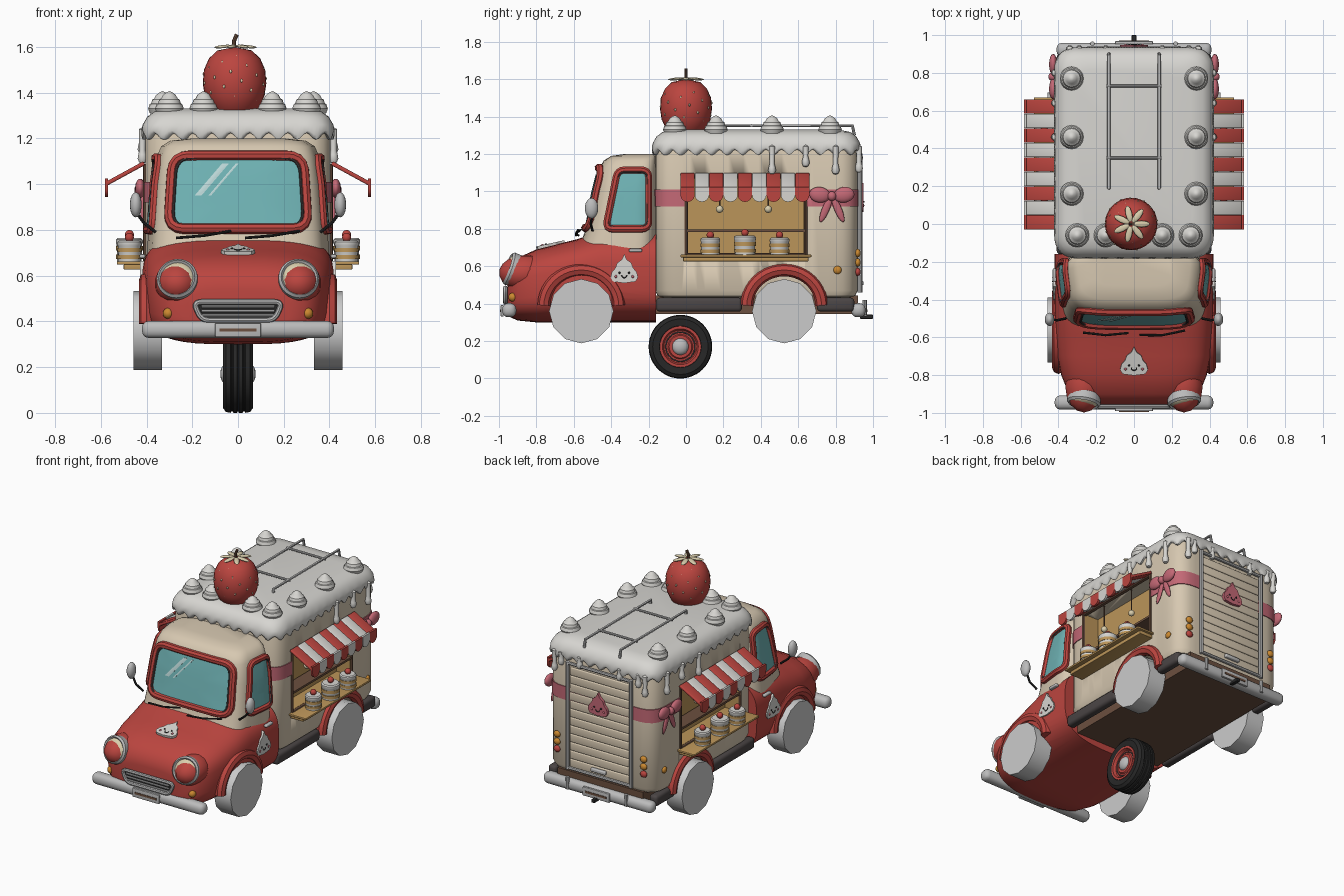
import bpy, bmesh, math
from mathutils import Vector as V, Matrix

if "Cube" in bpy.data.objects:
    bpy.data.objects.remove(bpy.data.objects["Cube"])
pi, sin, cos = math.pi, math.sin, math.cos
RED, CREAM, ICE, TEAL = (.5, .06, .05), (.68, .58, .44), (.68, .67, .64), (.16, .45, .46)
TAN, PINK, DARK, BLACK = (.5, .3, .1), (.55, .14, .18), (.07, .06, .06), (.02, .02, .02)
STEEL, ORANGE, LENS, BROWN = (.5, .5, .5), (.6, .25, .03), (.7, .62, .42), (.15, .08, .05)

def finish(o, name, col, smooth=40):
    o.name = o.data.name = name
    if col:
        m = bpy.data.materials.get(str(col)) or bpy.data.materials.new(str(col))
        m.diffuse_color = (*col, 1)
        m.use_nodes = True
        m.node_tree.nodes["Principled BSDF"].inputs["Base Color"].default_value = m.diffuse_color
        o.data.materials.append(m)
    bpy.ops.object.select_all(action='DESELECT')
    o.select_set(True)
    bpy.context.view_layer.objects.active = o
    if smooth:
        bpy.ops.object.shade_smooth_by_angle(angle=math.radians(smooth))
    return o

def from_bm(bm, name, col, M=None, smooth=40):
    bmesh.ops.remove_doubles(bm, verts=bm.verts, dist=1e-5)
    if M: bm.transform(M)
    bmesh.ops.recalc_face_normals(bm, faces=bm.faces)
    me = bpy.data.meshes.new(name)
    bm.to_mesh(me); bm.free()
    o = bpy.data.objects.new(name, me)
    bpy.context.collection.objects.link(o)
    return finish(o, name, col, smooth)

def loft(name, rings, col, M=None, caps=True, smooth=40):
    bm = bmesh.new()
    R = [[bm.verts.new(p) for p in r] for r in rings]
    n = len(R[0])
    for a, b in zip(R, R[1:]):
        for i in range(n):
            bm.faces.new((a[i], a[(i+1) % n], b[(i+1) % n], b[i]))
    if caps: bm.faces.new(R[0]); bm.faces.new(R[-1])
    return from_bm(bm, name, col, M, smooth)

def lathe(name, prof, col, M=None, n=24):
    return loft(name, [[(r*cos(2*pi*i/n), r*sin(2*pi*i/n), z) for i in range(n)] for r, z in prof], col, M, False)

def box(name, loc, size, col, bevel=0, rot=None):
    bm = bmesh.new()
    bmesh.ops.create_cube(bm, size=1, matrix=Matrix.Diagonal((*size, 1)))
    if bevel:
        bmesh.ops.bevel(bm, geom=bm.edges[:], offset=bevel, segments=3, profile=.5, affect='EDGES')
    return from_bm(bm, name, col, Matrix.Translation(loc) @ (rot or Matrix()))

def ball(name, loc, size, col, rot=None, n=16):
    bm = bmesh.new()
    bmesh.ops.create_uvsphere(bm, u_segments=n, v_segments=n//2+1, radius=1)
    return from_bm(bm, name, col, Matrix.Translation(loc) @ (rot or Matrix()) @ Matrix.Diagonal((*size, 1)), 80)

def tube(name, pts, r, col, cyclic=False):
    c = bpy.data.curves.new(name, 'CURVE')
    c.dimensions, c.bevel_depth, c.bevel_resolution, c.use_fill_caps = '3D', r, 2, True
    s = c.splines.new('POLY'); s.points.add(len(pts)-1); s.use_cyclic_u = cyclic
    for p, q in zip(s.points, pts): p.co = (*q, 1)
    o = bpy.data.objects.new(name, c)
    bpy.context.collection.objects.link(o)
    finish(o, name, None, 0)
    bpy.ops.object.convert(target='MESH')
    return finish(bpy.context.object, name, col)

def aim(loc, d):
    return Matrix.Translation(loc) @ V(d).to_track_quat('Z', 'Y').to_matrix().to_4x4()

def frame(o, x, y):
    x, y = V(x), V(y)
    return Matrix.Translation(o) @ Matrix((x, y, x.cross(y))).transposed().to_4x4()

def rounded(pts, r, n=6):
    P, out = [V(p) for p in pts], []
    for i, p in enumerate(P):
        a, b = [p + (q-p).normalized()*r for q in (P[i-1], P[(i+1) % len(P)])]
        out += [a*(1-t)**2 + p*2*t*(1-t) + b*t*t for t in [k/n for k in range(n+1)]]
    return out

def resample(P, n):
    L = [(P[(i+1) % len(P)]-p).length for i, p in enumerate(P)]
    step, out, i, s = sum(L)/n, [], 0, 0
    for k in range(n):
        while i < len(L)-1 and s+L[i] < k*step: s += L[i]; i += 1
        out.append(P[i].lerp(P[(i+1) % len(P)], (k*step-s)/max(L[i], 1e-9)))
    return out

def plan(inset, n=264):  # rounded plan outline of the van box
    x, a, b, r = .405-inset, -.165+inset, .918-inset, max(.03, .12-inset*.5)
    return resample(rounded([(-x, a), (x, a), (x, b), (-x, b)], r, 8), n)

def plate(name, pts, d, col, M):
    return loft(name, [[(p[0], p[1], z) for p in pts] for z in (0, d)], col, M)

def cut(o, cutters):
    for c in cutters:
        m = o.modifiers.new('cut', 'BOOLEAN'); m.object = c; m.solver = 'EXACT'
        bpy.context.view_layer.objects.active = o
        bpy.ops.object.modifier_apply(modifier=m.name)

# cutters for wheel wells and serving windows
wells = [lathe('well_cutter', [(0, 0), (.195, 0), (.195, .3), (0, .3)], None, aim((s*.31, y, .36), (s, 0, 0)), 32) for s in (1, -1) for y in (-.56, .525)]
hatches = [box('hatch_cutter', (s*.4, .32, .87), (.22, .64, .42), None) for s in (1, -1)]

# van box with ribbon band
van = loft('van_box', [[(*p, z) for p in plan(i, 88)] for i, z in
    ((.05, .43), (.015, .44), (0, .47), (0, 1.22), (.02, 1.28), (.08, 1.3))], CREAM)
band = loft('ribbon_band', [[(*p, z) for p in plan(-.005, 88)] for z in (.92, 1.01)], PINK)
cut(van, wells + hatches); cut(band, hatches)

# icing roof with scalloped rim
def icing(i, z, wave):
    return [(*p, z + wave*(.5-.5*cos(2*pi*44*k/264))) for k, p in enumerate(plan(i))]
loft('icing_roof', [icing(.02, 1.195, .03), icing(-.012, 1.195, .03), icing(-.018, 1.215, .02), icing(-.012, 1.26, 0),
    icing(.008, 1.295, 0), icing(.04, 1.318, 0), icing(.1, 1.33, 0)], ICE, smooth=60)
def drip(x, y, z):
    lathe('icing_drip', [(0, z), (.014, z+.005), (.021, z+.022), (.018, z+.04), (.013, z+.06), (.016, 1.24), (0, 1.25)], ICE, Matrix.Translation((x, y, 0)), 12)
for s in (1, -1):
    for y, z in ((.46, 1.09), (.64, 1.13), (.8, 1.09)): drip(s*.418, y, z)
    for x, z in ((.34, 1.1), (.29, 1.15), (.15, 1.16)): drip(s*x, .925, z)

# cream dollops
for x, y in ((.33, .77), (.33, .46), (.33, .16), (.3, -.06), (.15, -.06)):
    for s in (1, -1):
        lathe('cream_dollop', [(0, 0), (.055, 0), (.063, .02), (.056, .04), (.05, .043), (.045, .06), (.036, .065), (.028, .08), (.012, .092), (0, .097)],
              ICE, Matrix.Translation((s*x, y, 1.31)), 16)

# strawberry
lathe('strawberry', [(0, 1.3), (.07, 1.3), (.105, 1.33), (.13, 1.385), (.139, 1.44), (.134, 1.5), (.112, 1.55), (.075, 1.585), (0, 1.6)], RED, Matrix.Translation((-.015, 0, 0)), 32)
for i in range(44):
    z = .8 - 1.5*i/44; r = math.sqrt(1-z*z); a = 2.4*i
    ball('strawberry_seed', (-.015+.138*r*cos(a), .138*r*sin(a), 1.45+.148*z), (.006, .006, .008), LENS, n=6)
for i in range(7):
    a = 2*pi*i/7
    ball('strawberry_leaf', (-.015+.055*cos(a), .055*sin(a), 1.602), (.045, .018, .007), LENS, Matrix.Rotation(a, 4, 'Z') @ Matrix.Rotation(.1, 4, 'Y'), 10)
tube('strawberry_stem', [(-.015, 0, 1.59), (-.018, 0, 1.625), (-.005, 0, 1.655)], .009, BROWN)

# roof ladder
for s in (1, -1):
    tube('ladder_rail', [(s*.133, .19, 1.32), (s*.133, .19, 1.352), (s*.133, .89, 1.352), (s*.133, .9, 1.3)], .009, STEEL)
for y in (.35, .73): tube('ladder_rung', [(-.145, y, 1.352), (.145, y, 1.352)], .008, STEEL)

# lower cab and bonnet
def sup(n, k=48):
    f = lambda c: math.copysign(abs(c)**(2/n), c)
    return [(f(cos(2*pi*i/k)), f(sin(2*pi*i/k))) for i in range(k)]
low = loft('cab_body', [[(w*u, y, (b+t)/2+(t-b)/2*v) for u, v in sup(3.4)] for y, w, b, t in
    ((-.955, .22, .36, .54), (-.945, .29, .33, .59), (-.9, .345, .31, .645), (-.8, .385, .3, .69), (-.7, .405, .3, .715),
     (-.58, .415, .3, .745), (-.45, .42, .3, .79), (-.16, .42, .3, .8))], RED)
cut(low, wells)

# upper cab, wider towards the rear
ST = [(.68, .415, -.58), (.8, .408, -.535), (1, .39, -.495), (1.12, .37, -.465), (1.165, .35, -.44), (1.19, .31, -.4), (1.2, .22, -.33)]
EX, YB = 4.5, -.15
loft('cab_top', [[(w*u*(1-.06*(1-v)), (YB+f)/2+(YB-f)/2*v, z) for u, v in sup(EX)] for z, w, f in ST], CREAM)
def cab(z):
    for a, b in zip(ST, ST[1:]):
        if z <= b[0]:
            t = (z-a[0])/(b[0]-a[0]); w, f = a[1]+t*(b[1]-a[1]), a[2]+t*(b[2]-a[2])
            return w, (YB+f)/2, (YB-f)/2
def front(x, z, d=0):
    w, c, h = cab(z); t = min(.98, abs(x)/(w*.885))
    return (x, c-h*(1-t**EX)**(1/EX)-d, z)
def side(s):
    def f(y, z, d=0):
        w, c, h = cab(z); v = (y-c)/h
        return (s*(w*(1-.06*(1-v))*(1-min(.98, abs(v))**EX)**(1/EX)+d), y, z)
    return f
def panel(name, P, f, col, d):
    c = sum(P, V((0, 0)))/len(P)
    return loft(name, [[f(*c.lerp(p, k), e) for p in P] for k, e in ((1, -.02), (1, d), (.7, d), (.35, d))], col)
def window(name, pts, r, f, width):
    P = resample(rounded(pts, r), 64)
    panel(name+'_glass', P, f, TEAL, .008)
    tube(name+'_frame', [f(*p, .004) for p in P], width, RED, True)
    tube(name+'_seal', [f(*p, .014) for p in rounded([V(p)*.94+V((sum(q[0] for q in pts), sum(q[1] for q in pts)))*.015 for p in pts], r)], .006, DARK, True)
window('windscreen', [(-.305, .805), (.305, .805), (.285, 1.125), (-.285, 1.125)], .07, front, .023)
for x, w in ((-.19, .03), (-.13, .012)):
    panel('glass_glint', [V((x, .95)), V((x+w, .95)), V((x+w+.12, 1.09)), V((x+.12, 1.09))], front, (.5, .68, .68), .011)
for x in (-.27, .03): tube('wiper', [front(x, .765, .04), front(x+.12, .775, .045), front(x+.24, .795, .04)], .006, BLACK)

# smiling cream badges
HALF = [(0, .085), (.014, .055), (.038, .038), (.048, .01), (.066, -.01), (.074, -.04), (.06, -.062), (0, -.07)]
def badge(M, col):
    P = HALF + [(-x, y) for x, y in HALF[-2:0:-1]]
    plate('badge', resample([V(p) for p in P], 48), .018, col, M)
    for s in (1, -1):
        ball('badge_eye', M @ V((s*.026, -.015, .018)), (.006,)*3, BLACK, n=8)
        ball('badge_cheek', M @ V((s*.045, -.035, .016)), (.008,)*3, PINK, n=8)
    tube('badge_mouth', [M @ V((.014*cos(a), -.028+.014*sin(a), .019)) for a in [pi+pi*i/6 for i in range(7)]], .003, BLACK)
badge(frame((0, -.73, .703), (1, 0, 0), (0, .975, .22)), ICE)
badge(frame((0, .93, .96), (-1, 0, 0), (0, 0, 1)), PINK)

# both flanks
for s in (1, -1):
    window('side_window', [(-.43, .8), (-.2, .8), (-.2, 1.115), (-.365, 1.115)], .04, side(s), .02)
    badge(frame((s*.41, -.33, .58), (0, s, 0), (0, 0, 1)), ICE)
    box('door_handle', (s*.418, -.27, .685), (.025, .07, .018), STEEL, .006)
    tube('mirror_arm', [(s*.36, -.5, .79), (s*.41, -.51, .83), (s*.44, -.5, .87)], .007, BLACK)
    ball('mirror', (s*.447, -.505, .91), (.026, .036, .055), STEEL)
    # wheels and arches
    for y in (-.56, .525):
        lathe('wheel', [(0, 0), (.172, 0), (.172, .125), (0, .125)], None, aim((s*.332, y, .36), (s, 0, 0)), 12)
        tube('wheel_arch', [(s*.4, y+.2*cos(a), .39+.19*sin(a)) for a in [pi*i/20 for i in range(21)]], .034, RED)
    box('side_rail', (s*.38, .07, .395), (.06, .46, .075), DARK, .02)
    box('side_rail_rear', (s*.38, .8, .395), (.06, .2, .075), DARK, .02)
    # lamps
    M = aim((s*.265, -.935, .585), (s*.15, -1, .35))
    ball('headlight_pod', (s*.265, -.86, .565), (.1, .14, .095), RED)
    lathe('headlight_ring', [(.06, -.05), (.088, -.03), (.09, .01), (.08, .022), (.07, .012)], STEEL, M, 32)
    lathe('headlight_lens', [(.078, 0), (.07, .016), (.045, .028), (0, .034)], LENS, M, 32)
    ball('turn_lamp', (s*.305, -.925, .435), (.024, .025, .024), ORANGE)
    ball('side_marker', (s*.405, .81, .58), (.014, .022, .022), ORANGE)
    for z, c in ((.57, RED), (.62, ORANGE), (.67, ORANGE)): ball('tail_lamp', (s*.325, .918, z), (.024, .016, .022), c)
    # serving hatch
    box('hatch_back', (s*.294, .32, .87), (.012, .64, .42), TAN)
    box('hatch_floor', (s*.345, .32, .665), (.11, .64, .012), TAN)
    for y in (.005, .635): box('hatch_cheek', (s*.347, y, .87), (.11, .012, .42), TAN)
    tube('hatch_frame', [(s*.402, y, z) for y, z in ((0, .66), (.64, .66), (.64, 1.08), (0, 1.08))], .014, BROWN, True)
    box('hatch_shelf', (s*.36, .32, .79), (.1, .64, .014), BROWN)
    box('counter_top', (s*.465, .32, .655), (.13, .7, .014), TAN, .004)
    box('counter_base', (s*.45, .32, .638), (.1, .67, .024), TAN, .004)
    for y in (.18, .44):
        tube('lamp_cord', [(s*.39, y, 1.07), (s*.39, y, .92)], .004, BROWN)
        ball('lamp_bulb', (s*.39, y, .905), (.02,)*3, LENS, n=12)
    for y, k in ((.13, 1), (.315, 1.12), (.5, 1)):
        M = Matrix.Translation((s*.475, y, .66)) @ Matrix.Scale(k, 4)
        lathe('cake', [(0, 0), (.048, 0), (.05, .07), (.053, .075), (.052, .087), (.045, .093), (0, .093)], ICE, M)
        for z in (.012, .044): lathe('cake_layer', [(.04, z), (.0525, z), (.0525, z+.018), (.04, z+.018)], TAN, M)
        ball('cherry', M @ V((0, 0, .107)), (.02,)*3, RED, n=12)
    # striped awning with scalloped edge
    for i in range(9):
        y, c = -.03+.0767*(i+.5), (RED, ICE)[i % 2]
        box('awning_stripe', (s*.493, y, 1.047), (.19, .076, .018), c, .006, Matrix.Rotation(s*.5, 4, 'Y'))
        pts = [(-.038, .03), (-.038, -.015)] + [(-.038*cos(a), -.015-.036*sin(a)) for a in [pi*k/8 for k in range(1, 8)]] + [(.038, -.015), (.038, .03)]
        plate('awning_scallop', pts, .014, c, frame((s*.568, y, .995), (0, s, 0), (0, 0, 1)))
    # ribbon bow
    ball('bow_knot', (s*.43, .78, .975), (.024, .024, .026), PINK)
    for t in (1, -1):
        ball('bow_loop', (s*.428, .78+t*.065, .982), (.022, .056, .042), PINK, Matrix.Rotation(t*.15, 4, 'X'))
        ball('bow_tail', (s*.418, .78+t*.033, .905), (.01, .02, .075), PINK, Matrix.Rotation(t*.4, 4, 'X'))

# nose: grille, bumper, blank plate
G = rounded([(-.195, .485), (.195, .485), (.16, .405), (-.16, .405)], .035)
plate('grille_back', [(x, z) for x, z in G], .02, BLACK, frame((0, -.945, 0), (1, 0, 0), (0, 0, 1)))
tube('grille_ring', [(x, -.966, z) for x, z in G], .012, STEEL, True)
for z in (.425, .445, .465): tube('grille_bar', [(-.16, -.968, z), (.16, -.968, z)], .006, STEEL)
for y, w in ((-.945, .42), (.922, .41)): box('bumper', (0, y, .365), (2*w, .075, .075), STEEL, .03)
for s in (1, -1):
    box('front_plate' if s > 0 else 'rear_plate', (0, -.983 if s > 0 else .96, .362), (.2, .016, .06), STEEL, .004)
    box('plate_strip', (0, -.99 if s > 0 else .967, .362), (.16, .008, .014), BROWN)
    tube('bumper_guard', [(s*.22, .955, .34), (s*.22, .955, .42)], .012, STEEL)
box('tow_hitch', (0, .965, .33), (.025, .07, .022), BLACK, .004)

# rear shutter door
for i in range(12): box('shutter_slat', (0, .917, .505+i*.0565), (.45, .024, .054), CREAM, .006)
for s in (1, -1): tube('shutter_post', [(s*.238, .93, .46), (s*.238, .93, 1.19)], .013, STEEL)
for z in (.47, 1.18): tube('shutter_bar', [(-.238, .93, z), (.238, .93, z)], .011, STEEL)
box('shutter_handle', (0, .937, .51), (.11, .024, .024), STEEL, .006)

# floor and separate detailed wheel
box('floor', (0, .38, .395), (.64, 1.08, .1), BROWN)
W = aim((0, -.03, .17), (1, 0, 0))
half = [(.1, -.045), (.112, -.062), (.148, -.066), (.166, -.053), (.17, -.032), (.163, -.029), (.163, -.023), (.17, -.02), (.17, -.004), (.163, -.002)]
lathe('tyre', half + [(r, -t) for r, t in half[::-1]] + half[:1], BLACK, W, 48)
for s in (1, -1):
    R = aim((0, -.03, .17), (s, 0, 0))
    lathe('rim', [(.112, .045), (.11, .064), (.096, .064), (.088, .046), (.066, .046), (.06, .054), (0, .054)], RED, R, 32)
    tube('rim_ring', [R @ V((.078*cos(a), .078*sin(a), .046)) for a in [2*pi*i/32 for i in range(32)]], .004, DARK, True)
    ball('hub_cap', (s*.05, -.03, .17), (.028, .045, .045), STEEL)

for c in wells + hatches: bpy.data.objects.remove(c)
